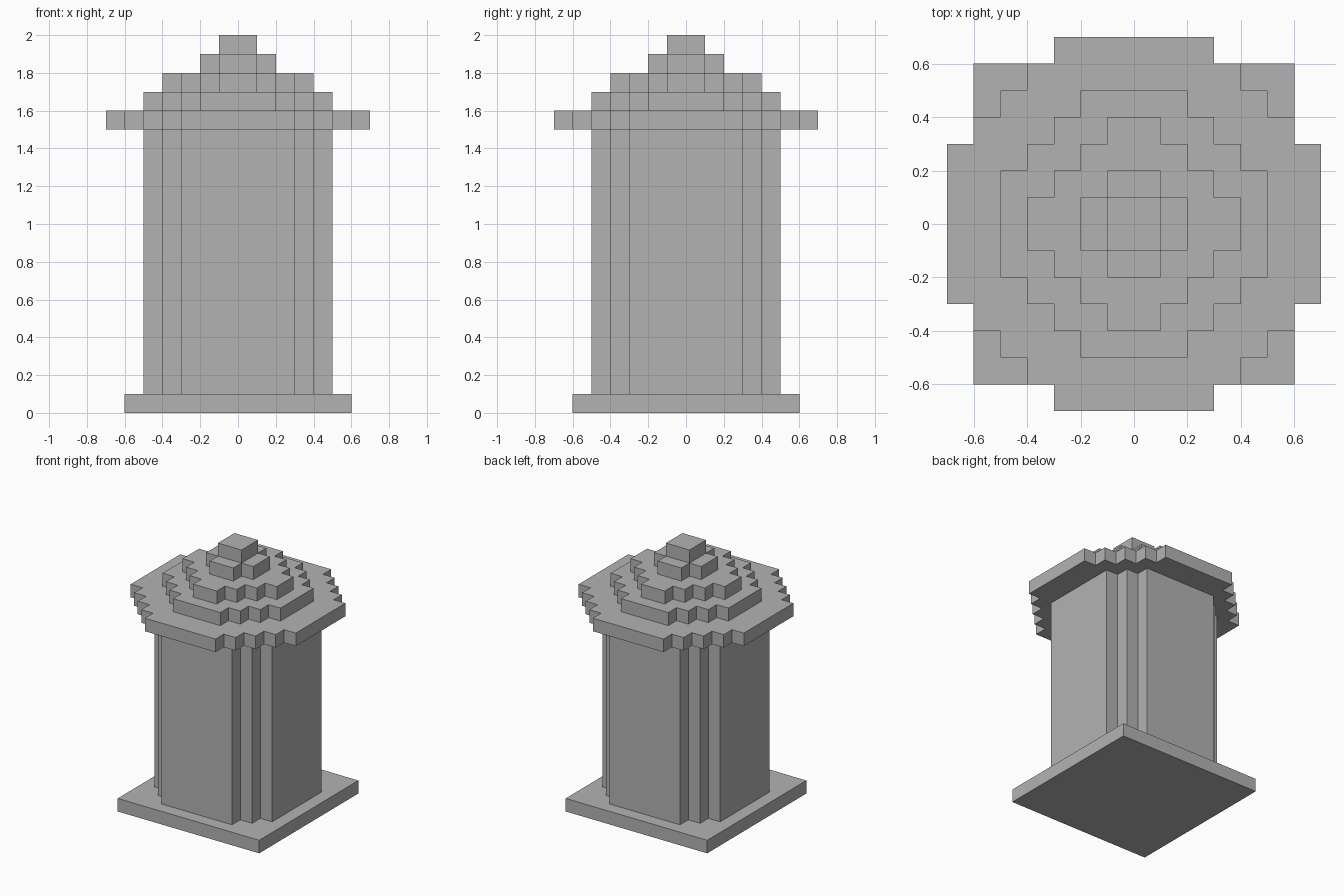
import bpy, bmesh

STEP = 0.1

cube = bpy.data.objects.get("Cube")
if cube:
    bpy.data.objects.remove(cube, do_unlink=True)

# Single stone colour
stone = bpy.data.materials.new("stone grey")
stone.use_nodes = True
GREY = (0.45, 0.45, 0.45, 1)
stone.diffuse_color = GREY
stone.node_tree.nodes["Principled BSDF"].inputs["Base Color"].default_value = GREY


def outline(reach, flat):
    """Square outline whose corners are cut back in stair steps."""
    x, y = flat, reach
    quarter = [(x, y)]
    for _ in range(round((reach - flat) / STEP)):
        y -= STEP
        quarter.append((x, y))
        x += STEP
        quarter.append((x, y))
    points = []
    for _ in range(4):
        points += quarter
        quarter = [(py, -px) for px, py in quarter]
    return points


def slab(name, reach, flat, bottom, top):
    """Extrude a stepped outline between two heights."""
    bm = bmesh.new()
    face = bm.faces.new([bm.verts.new((x, y, bottom)) for x, y in outline(reach, flat)])
    extruded = bmesh.ops.extrude_face_region(bm, geom=[face], use_keep_orig=True)
    for v in extruded["geom"]:
        if isinstance(v, bmesh.types.BMVert):
            v.co.z = top
    bmesh.ops.recalc_face_normals(bm, faces=bm.faces)
    mesh = bpy.data.meshes.new(name)
    bm.to_mesh(mesh)
    bm.free()
    mesh.materials.append(stone)
    obj = bpy.data.objects.new(name, mesh)
    bpy.context.collection.objects.link(obj)


# Plinth and shaft
slab("base_plate", 0.6, 0.6, 0, 0.1)
slab("column_shaft", 0.5, 0.3, 0.1, 1.5)

# Roof tiers: name, reach, flat half-width
tiers = [
    ("roof_eaves", 0.7, 0.3),
    ("roof_lower_tier", 0.5, 0.2),
    ("roof_middle_tier", 0.4, 0.1),
    ("roof_upper_tier", 0.2, 0.1),
    ("roof_cap", 0.1, 0.1),
]
for i, (name, reach, flat) in enumerate(tiers):
    slab(name, reach, flat, 1.5 + i * STEP, 1.6 + i * STEP)
